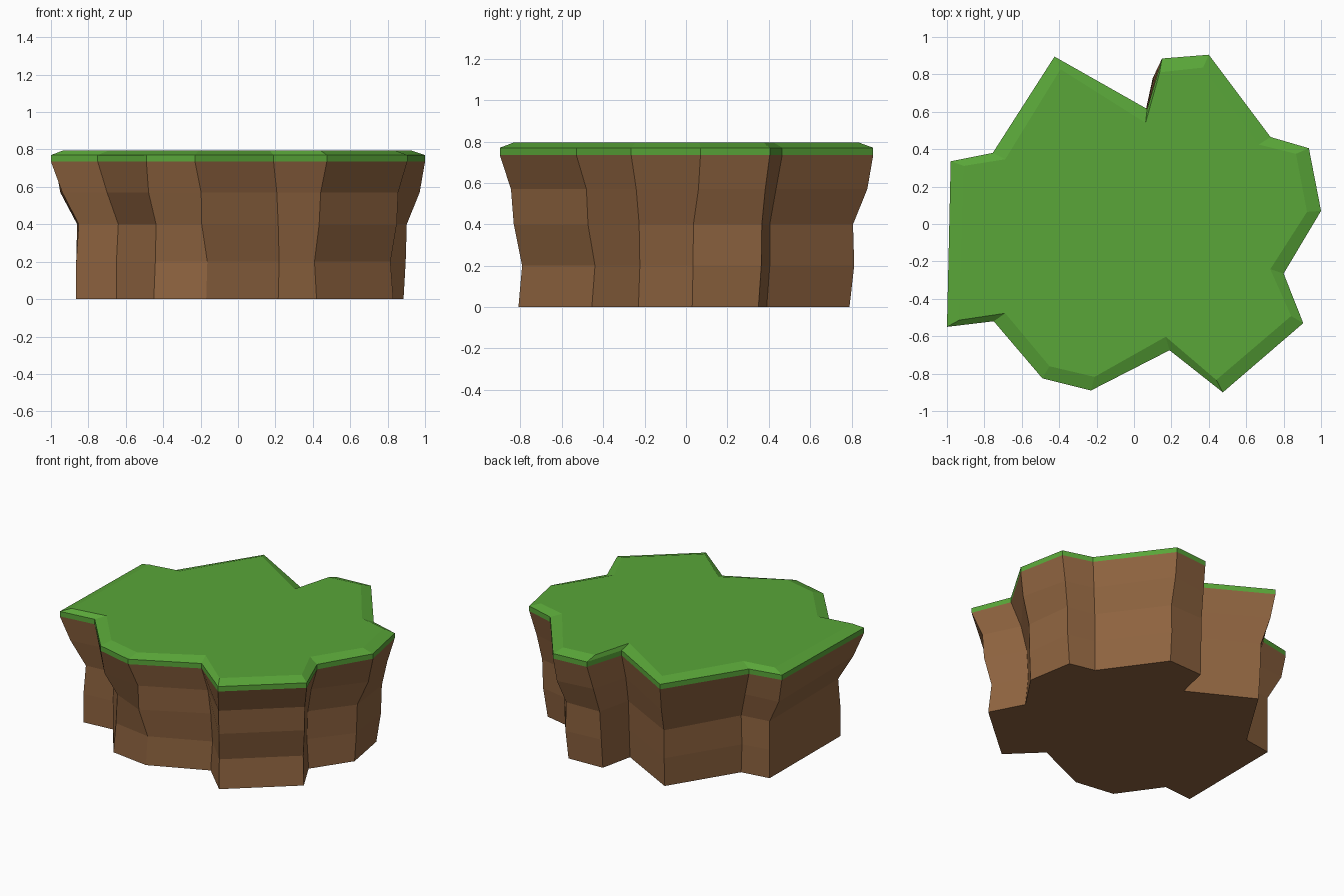
import bpy, bmesh
from mathutils import Vector

if "Cube" in bpy.data.objects:
    bpy.data.objects.remove(bpy.data.objects["Cube"])

# Plan outlines: top rim and foot of the cliff, matching corner by corner
TOP = [(-.98, .335), (-.755, .38), (-.425, .895), (.07, .615), (.15, .885), (.40, .905),
       (.73, .465), (.935, .405), (1, .07), (.80, -.265), (.905, -.53), (.475, -.90),
       (.19, -.675), (-.23, -.89), (-.49, -.825), (-.75, -.52), (-1, -.55)]
FOOT = [(-.86, .30), (-.66, .33), (-.38, .78), (.05, .55), (.10, .78), (.36, .79),
        (.65, .39), (.83, .35), (.885, .03), (.71, -.23), (.83, -.455), (.42, -.81),
        (.215, -.61), (-.17, -.78), (-.45, -.74), (-.65, -.46), (-.865, -.48)]
# How far each corner has moved from foot to rim at the three middle levels
BEND = [(0, 0, .75), (.1, 0, .5), (.1, .15, .7), (.1, .2, .5), (.1, .2, .6), (.2, .15, .75),
        (.2, .2, .6), (.25, .3, .6), (.1, .15, .75), (-.2, -.1, .3), (-.2, .25, .35),
        (-.2, .25, .4), (-.2, 0, .3), (-.1, .4, .45), (-.2, -.3, .7), (0, -.1, .5),
        (0, -.1, .55)]
Z_RIM, Z_EDGE, Z_TOP = .735, .77, .795


def material(name, color):
    m = bpy.data.materials.new(name)
    m.diffuse_color = (*color, 1)
    m.use_nodes = True
    m.node_tree.nodes["Principled BSDF"].inputs["Base Color"].default_value = m.diffuse_color
    return m


def stack(name, rings, mat):
    """Join closed rings of points with flat quads and cap both ends."""
    bm = bmesh.new()
    loops = [[bm.verts.new(p) for p in ring] for ring in rings]
    n = len(loops[0])
    for a, b in zip(loops, loops[1:]):
        for i in range(n):
            j = (i + 1) % n
            bm.faces.new((a[i], a[j], b[j], b[i]))
    bm.faces.new(loops[0])
    bm.faces.new(loops[-1])
    bmesh.ops.recalc_face_normals(bm, faces=bm.faces)
    me = bpy.data.meshes.new(name)
    bm.to_mesh(me)
    bm.free()
    me.materials.append(mat)
    ob = bpy.data.objects.new(name, me)
    bpy.context.collection.objects.link(ob)
    return ob


top = [Vector(p) for p in TOP]
foot = [Vector(p) for p in FOOT]


def at(points, z):
    return [(p.x, p.y, z) for p in points]


# Earth cliff with kinked walls
rings = [at(foot, 0)]
for k, z in enumerate((.2, .4, .57)):
    rings.append(at([f.lerp(t, b[k]) for f, t, b in zip(foot, top, BEND)], z))
rings.append(at(top, Z_RIM))
stack("earth_cliff", rings, material("earth", (.27, .125, .05)))

# Grass cap with a bevelled edge
inner = [p - p.normalized() * .075 for p in top]
stack("grass_cap", [at(top, Z_RIM), at(top, Z_EDGE), at(inner, Z_TOP)],
      material("grass", (.10, .38, .04)))
